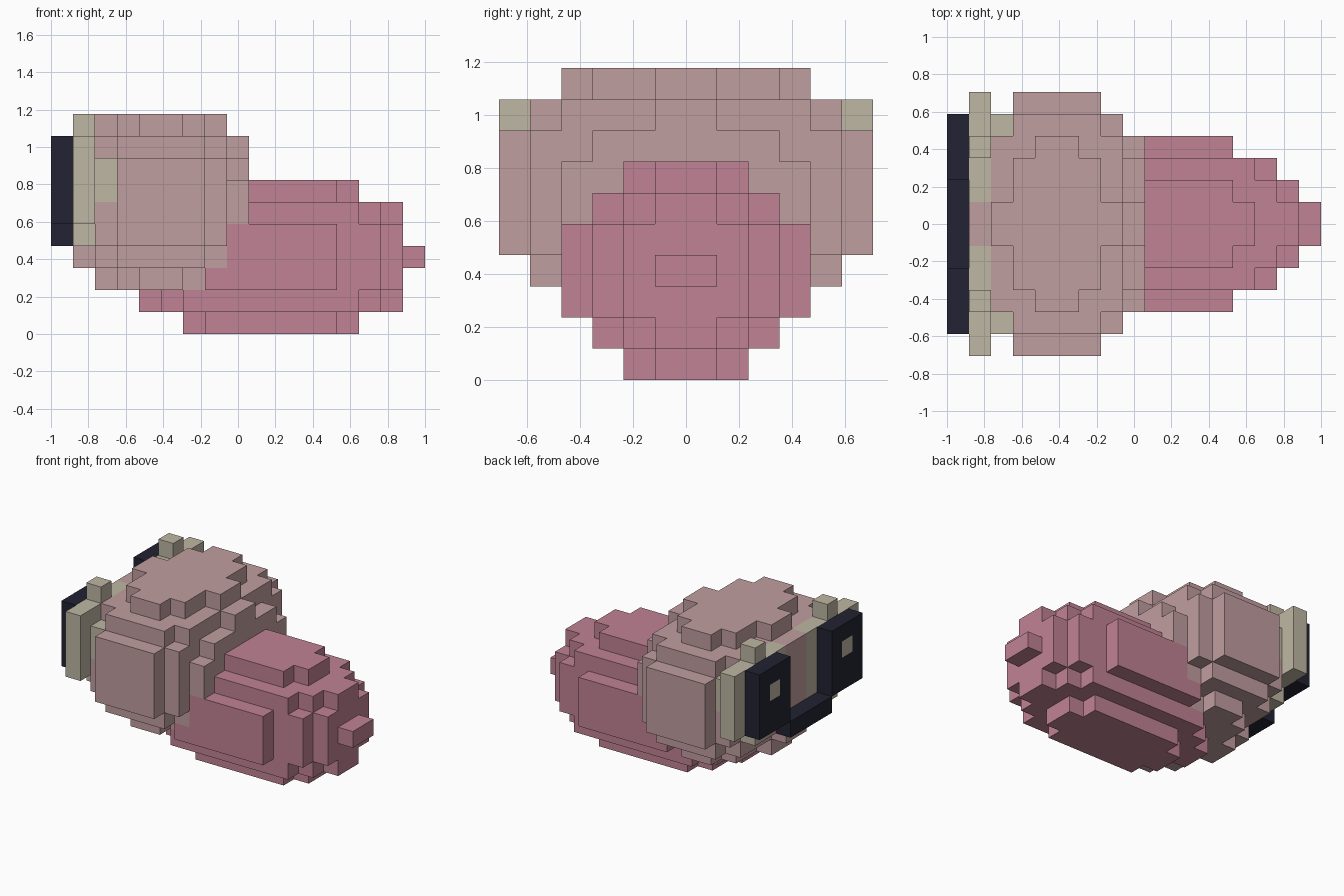
import bpy
import bmesh
from mathutils import Vector
from itertools import product

cube = bpy.data.objects.get("Cube")
if cube:
    bpy.data.objects.remove(cube, do_unlink=True)

SIZE = (17, 12, 10)          # block counts along x, y, z
U = 2 / SIZE[0]              # edge length of one block


def material(name, rgb):
    mat = bpy.data.materials.new(name)
    mat.use_nodes = True
    mat.diffuse_color = (*rgb, 1)
    mat.node_tree.nodes["Principled BSDF"].inputs["Base Color"].default_value = (*rgb, 1)
    return mat


def ellipsoid(center, radii, limit):
    """Blocks whose centres lie inside an ellipsoid (block units)."""
    return {c for c in product(*map(range, SIZE))
            if sum(((c[a] + 0.5 - center[a]) / radii[a]) ** 2 for a in range(3)) <= limit}


def box(xs, ys, zs):
    """Blocks in inclusive index ranges."""
    return set(product(*(range(a, b + 1) for a, b in (xs, ys, zs))))


def mirrored(cells):
    return cells | {(i, SIZE[1] - 1 - j, k) for i, j, k in cells}


# Later parts replace the blocks of earlier ones
parts = {
    "tail_body": (ellipsoid((10, 6, 3.5), (6.82, 4, 3.58), 1.0),
                  material("rose pink", (0.527, 0.223, 0.296))),
    "head": (ellipsoid((5, 6, 6), (4, 6, 4), 1.19),
             material("dusty pink", (0.527, 0.342, 0.351))),
}
beige = material("warm beige", (0.521, 0.474, 0.371))
navy = material("dark navy", (0.016, 0.016, 0.033))

# Rims behind the eyes, with one block above and below each
rim = box((1, 1), (0, 4), (5, 8)) | box((1, 1), (2, 2), (4, 9))
parts["eye_rims"] = (mirrored(rim), beige)
parts["rim_arms"] = (mirrored(box((2, 2), (1, 1), (6, 7))), beige)

# Dark eye plates joined by a low bridge
eyes = mirrored(box((0, 0), (1, 3), (5, 8)))
parts["eye_plates"] = (eyes | box((0, 0), (4, 7), (4, 4)), navy)
parts["pupils"] = (mirrored({(0, 2, 7)}), beige)

owner = {cell: name for name, (cells, _) in parts.items() for cell in cells}


def build(name, mat):
    """Skin the exposed sides of a part's blocks."""
    bm = bmesh.new()
    for cell in (c for c, o in owner.items() if o == name):
        for axis, sign in product(range(3), (-1, 1)):
            step = Vector((0, 0, 0))
            step[axis] = sign
            if tuple(int(v) for v in Vector(cell) + step) in owner:
                continue
            p, q = Vector((0, 0, 0)), Vector((0, 0, 0))
            p[(axis + 1) % 3] = 0.5
            q[(axis + 2) % 3] = 0.5 * sign
            mid = Vector(cell) + Vector((0.5, 0.5, 0.5)) + step / 2
            mid -= Vector((SIZE[0] / 2, SIZE[1] / 2, 0))
            bm.faces.new([bm.verts.new(v * U)
                          for v in (mid - p - q, mid + p - q, mid + p + q, mid - p + q)])
    bmesh.ops.remove_doubles(bm, verts=bm.verts, dist=U / 100)
    bmesh.ops.dissolve_limit(bm, angle_limit=0.01, verts=bm.verts, edges=bm.edges)
    mesh = bpy.data.meshes.new(name)
    bm.to_mesh(mesh)
    bm.free()
    mesh.materials.append(mat)
    bpy.context.collection.objects.link(bpy.data.objects.new(name, mesh))


for part_name, (_, mat) in parts.items():
    build(part_name, mat)
